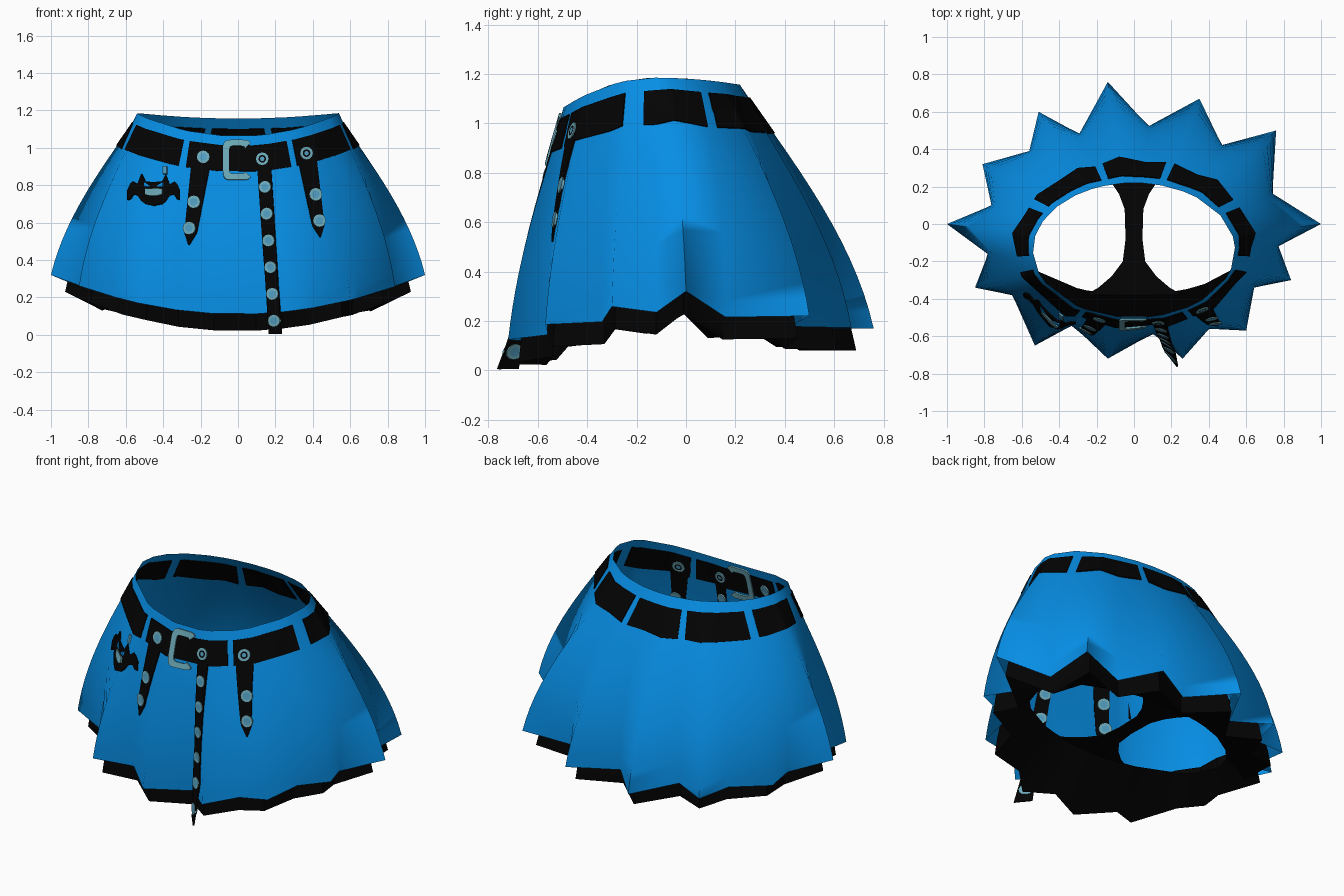
import bpy, bmesh, math
from mathutils import Vector
from mathutils.bvhtree import BVHTree

cube = bpy.data.objects.get("Cube")
if cube:
    bpy.data.objects.remove(cube, do_unlink=True)


def material(name, color):
    mat = bpy.data.materials.new(name)
    mat.use_nodes = True
    mat.diffuse_color = (*color, 1)
    mat.roughness = 1
    shader = next(n for n in mat.node_tree.nodes if n.type == 'BSDF_PRINCIPLED')
    shader.inputs["Base Color"].default_value = (*color, 1)
    shader.inputs["Roughness"].default_value = 1
    shader.inputs["Specular IOR Level"].default_value = 0
    return mat


BLUE = material("bright_blue_cloth", (0.002, 0.27, 0.78))
BLACK = material("black_leather", (0.001, 0.001, 0.001))
METAL = material("pale_buckle_metal", (0.15, 0.4, 0.48))
STUD = material("stud_blue", (0.08, 0.33, 0.52))


def loft(name, rings, mats, closed=False, thickness=0, smooth=50, rule=None):
    """Join equal-length point rows with quads."""
    bm = bmesh.new()
    rows = [[bm.verts.new(p) for p in ring] for ring in rings]
    for low, high in zip(rows, rows[1:]):
        n = len(low)
        for i in range(n if closed else n - 1):
            j = (i + 1) % n
            face = bm.faces.new((low[i], low[j], high[j], high[i]))
            face.material_index = rule(i) if rule else 0
    bmesh.ops.remove_doubles(bm, verts=bm.verts, dist=0.0002)
    mesh = bpy.data.meshes.new(name)
    bm.to_mesh(mesh)
    bm.free()
    obj = bpy.data.objects.new(name, mesh)
    bpy.context.collection.objects.link(obj)
    for mat in mats:
        mesh.materials.append(mat)
    bpy.ops.object.select_all(action='DESELECT')
    obj.select_set(True)
    bpy.context.view_layer.objects.active = obj
    if thickness:
        solid = obj.modifiers.new("Thickness", 'SOLIDIFY')
        solid.thickness = thickness
        solid.offset = 0
        bpy.ops.object.modifier_apply(modifier=solid.name)
    bpy.ops.object.shade_smooth_by_angle(angle=math.radians(smooth))
    return obj


# Hem outline: alternating pleat tips and folds
HEM = [(1, 0), (.74, .16), (.76, .5), (.47, .42), (.35, .67), (.08, .52), (-.14, .76),
       (-.29, .48), (-.51, .6), (-.56, .39), (-.81, .32), (-.76, .1), (-1, 0),
       (-.78, -.16), (-.85, -.34), (-.65, -.38), (-.53, -.65), (-.33, -.54),
       (-.14, -.72), (.1, -.58), (.26, -.72), (.4, -.56), (.6, -.57), (.64, -.34),
       (.84, -.3), (.77, -.12)]
MID = -0.14
count = len(HEM)
ANGLES = [math.atan2(y - MID, x) for x, y in HEM]
RADII = [math.hypot(x, y - MID) for x, y in HEM]


def oval_radius(a, rx, ry):
    return 1 / math.hypot(math.cos(a) / rx, math.sin(a) / ry)


def polar(a, r, z, mid=MID):
    return Vector((r * math.cos(a), mid + r * math.sin(a), z))


def skirt_point(i, t, pleat=1, scale=1):
    """Point on pleat line i, from waist (t=0) to hem (t=1); folds deepen downward."""
    i %= count
    a, r = ANGLES[i], RADII[i]
    mean = (RADII[i - 1] + 2 * r + RADII[(i + 1) % count]) / 4
    waist = oval_radius(a, .54, .36)
    flare = .85 * math.sin(t * math.pi / 2) + .15 * t
    radius = waist + (mean - waist) * flare + pleat * (r - mean) * t ** 1.35
    drop = waist * math.sin(a) + MID + .12
    top = 1.185 - drop * drop * (.25 if drop > 0 else .85)
    x, y = HEM[i]
    hem = .17 + .15 * x ** 4 if y > 0 else .11 + .21 * x * x
    return polar(a, radius * scale, top + (hem - top) * t)


# Pleated skirt
STEPS = 14
rings = [[skirt_point(i, 1 - k / STEPS) for i in range(count)] for k in range(STEPS + 1)]
skirt = loft("pleated_skirt", rings, [BLUE], closed=True, smooth=100)
probe = bmesh.new()
probe.from_mesh(skirt.data)
tree = BVHTree.FromBMesh(probe)
probe.free()

# Underskirt: lining from the leg openings out to the hem, then the outer wall
under = [[polar(a, oval_radius(a, .66, .33), .25, -.05) for a in ANGLES]]
under += [[skirt_point(i, t, .85, .94) - Vector((0, 0, .09)) for i in range(count)]
          for t in (1, .9, .75)]
loft("underskirt", under, [BLACK], closed=True)

# Crotch panel between the leg openings
panel = [(-.38, .26), (-.34, .19), (-.28, .12), (-.2, .06), (-.08, .045), (.08, .05),
         (.16, .08), (.22, .12), (.29, .18)]
loft("crotch_panel", [[(-w, y, .25), (w, y, .25)] for y, w in panel], [BLACK], thickness=.008)


# Belt segments follow the waist, leaving gaps for the cloth loops
def around(angle, t):
    for i in range(count):
        start = ANGLES[i]
        span = (ANGLES[(i + 1) % count] - start) % math.tau
        if (angle - start) % math.tau <= span:
            a, e = skirt_point(i, t), skirt_point(i + 1, t) - skirt_point(i, t)
            d = Vector((math.cos(angle), math.sin(angle), 0))
            f = (d.x * (a.y - MID) - d.y * a.x) / (d.y * e.x - d.x * e.y)
            return a + e * f + d * .001


half = [(-48, -11), (-3, 22), (27, 65)]
segments = [(-128, -52), (70, 110)] + half + [(180 - b, 180 - a) for a, b in half]
for n, (a, b) in enumerate(segments):
    rows = [[around(math.radians(d), t) for d in range(a, b + 1)]
            for t in (.2, .17, .14, .11, .08, .055)]
    loft(f"belt_segment_{n + 1}", rows, [BLACK], thickness=.0095)


# Front details are draped onto the cloth
def drape(x, z, lift, floor=None):
    hit = tree.ray_cast(Vector((x, -3, z)), Vector((0, 1, 0)))[0]
    y = hit.y if hit and hit.y < 0 else -.5
    if floor:
        y = min(y, floor(x, z)) if z > .2 else floor(x, z)
    return Vector((x, y - lift, z))


def plate(name, rows, mats, lift, rule=None, floor=None):
    pts = [[drape(x, z, lift, floor) for x, z in row] for row in rows]
    return loft(name, pts, mats, thickness=.0095, rule=rule)


def strap(name, x0, z0, x1, z1, w0, w1, floor=None, point=.07):
    rows = []
    n = 28
    for k in range(n + 1):
        f = k / n
        x, z = x0 + (x1 - x0) * f, z0 + (z1 - z0) * f
        w = w0 + (w1 - w0) * f
        if point:
            w *= min(1, .1 + (z - z1) / point)
        rows.append([(x + w * s / 4, z) for s in range(-2, 3)])
    plate(name, rows, [BLACK], .002, floor=floor)


def stud(name, x, z, core=STUD, r=.034, floor=None):
    rows = []
    for k in range(13):
        a = math.tau * k / 12
        rows.append([(x + r * f * math.cos(a), z + r * f * math.sin(a))
                     for f in (0.002, .35, .6, 1)])
    for side, lift in (("outer", .007), ("inner", -.006)):
        plate(f"{name}_{side}", rows, [STUD, core, METAL], lift, rule=lambda i: i, floor=floor)


def hanging(x, z):
    """The long strap hangs in front of the folds and twists toward its tip."""
    f = (.88 - z) / .88
    return -.5 - .22 * f - 1.3 * max(f, 0) ** 3 * (x - .14 - .06 * f)


strap("right_strap", -.2, .9, -.262, .48, .1, .06)
strap("long_strap", .14, .9, .2, .005, .075, .065, hanging, 0)
strap("left_strap", .37, .94, .44, .52, .1, .06)
for n, (x, z) in enumerate([(-.185, .95), (-.235, .71), (-.26, .57), (.415, .75), (.435, .61)]):
    stud(f"stud_{n + 1}", x, z)
for n, (x, z) in enumerate([(.13, .94), (.365, .97)]):
    stud(f"eyelet_{n + 1}", x, z, BLACK)
for n in range(6):
    stud(f"long_strap_stud_{n + 1}", .145 + .01 * n, .79 - n * .143, r=.032, floor=hanging)

# Open rounded-square buckle, showing on both sides of the cloth
rows = []
for k in range(41):
    a = math.radians(42 + 276 * k / 40)
    c, s = math.cos(a), math.sin(a)
    p = (c ** 6 + s ** 6) ** (-1 / 6)
    rows.append([(p * c * w - .004, .935 + p * s * h) for w, h in ((.045, .075), (.077, .107))])
for label, lift in (("outer", .007), ("inner", -.006)):
    plate(f"buckle_frame_{label}", rows, [METAL], lift)

# Winged charm: mirrored columns of (offset, bottom, top)
side = [(.045, -.07, .05), (.065, -.055, .09), (.085, -.025, .035), (.11, -.02, .05),
        (.125, -.045, .035), (.14, -.05, .0)]
columns = [(-d, a, b) for d, a, b in reversed(side)] + [(0, -.08, .045)] + side
CX, CZ = -.45, .77
plate("winged_charm", [[(CX + d, CZ + a), (CX + d, CZ + b)] for d, a, b in columns],
      [BLACK], .015)
smile = [(k * .015, -.028 + .00012 * (k * 3) ** 2) for k in range(-3, 4)]
plate("charm_smile", [[(CX + d, CZ + z), (CX + d, CZ + .012)] for d, z in smile],
      [METAL], .021)
for s, label in ((-1, "right"), (1, "left")):
    plate(f"charm_{label}_eye", [[(CX + s * d, CZ + .022), (CX + s * d, CZ + z)]
                                 for d, z in ((.02, .026), (.05, .045))], [BLUE], .021)
plate("charm_link", [[(-.4, z), (-.38, z)] for z in (.86, .9)], [STUD], .008)
